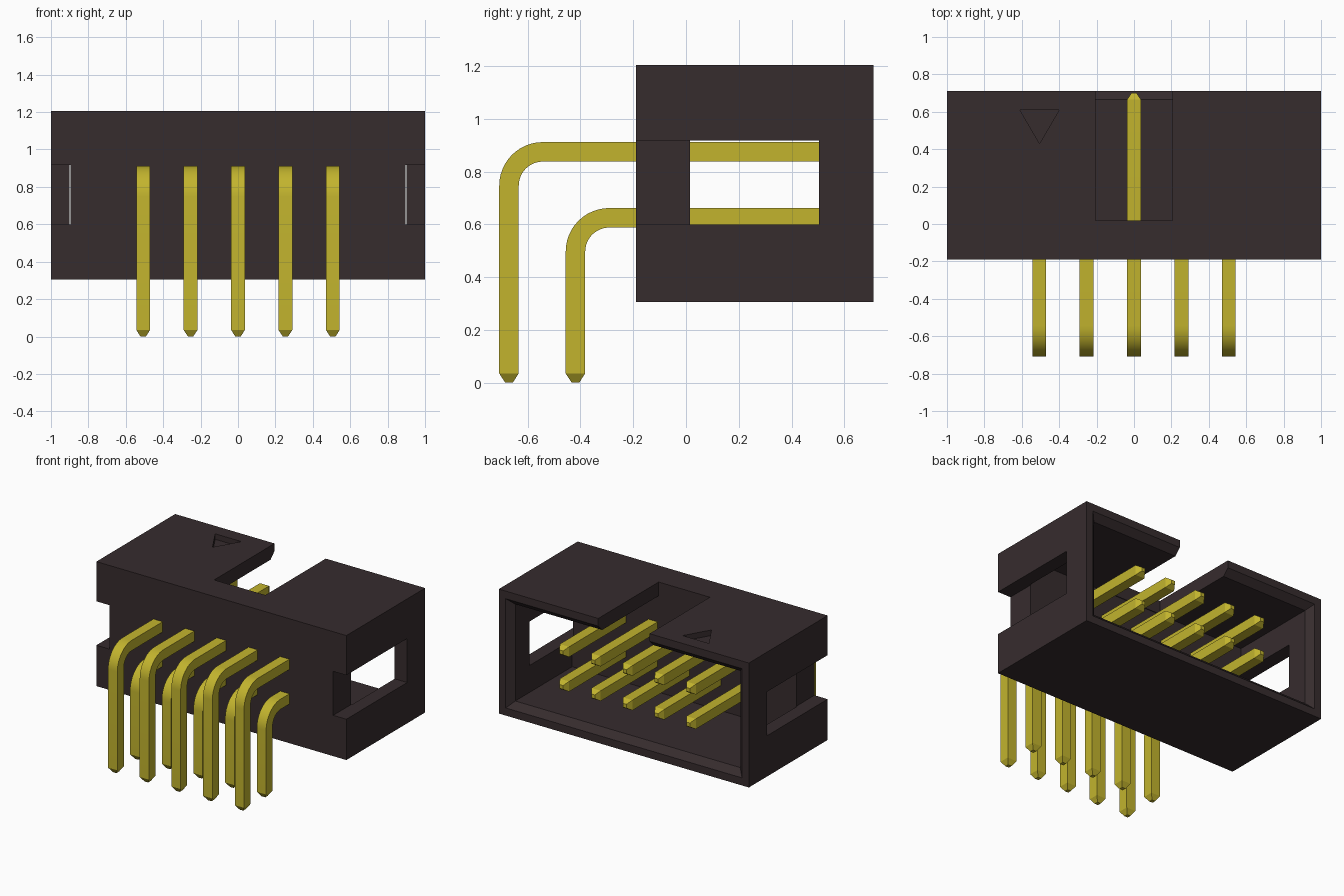
import bpy
import bmesh
from math import sin, cos, pi, radians
from mathutils import Vector

cube = bpy.data.objects.get("Cube")
if cube:
    bpy.data.objects.remove(cube, do_unlink=True)


def material(name, rgb):
    mat = bpy.data.materials.new(name)
    mat.use_nodes = True
    mat.diffuse_color = (*rgb, 1)
    bsdf = next(n for n in mat.node_tree.nodes if n.type == "BSDF_PRINCIPLED")
    bsdf.inputs["Base Color"].default_value = (*rgb, 1)
    bsdf.inputs["Roughness"].default_value = 0.6
    return mat


DARK = material("charcoal plastic", (0.037, 0.025, 0.027))
GOLD = material("yellow gold metal", (0.54, 0.455, 0.027))


def loft(name, rings, mat):
    """Closed solid skinned through rings of equal point count."""
    bm = bmesh.new()
    loops = [[bm.verts.new(p) for p in ring] for ring in rings]
    for a, b in zip(loops, loops[1:]):
        for i in range(len(a)):
            j = (i + 1) % len(a)
            bm.faces.new((a[i], a[j], b[j], b[i]))
    bm.faces.new(loops[0])
    bm.faces.new(loops[-1])
    bmesh.ops.recalc_face_normals(bm, faces=bm.faces)
    mesh = bpy.data.meshes.new(name)
    bm.to_mesh(mesh)
    bm.free()
    mesh.materials.append(mat)
    obj = bpy.data.objects.new(name, mesh)
    bpy.context.collection.objects.link(obj)
    return obj


def rect(x0, x1, z0, z1, y):
    return [(x0, y, z0), (x1, y, z0), (x1, y, z1), (x0, y, z1)]


def box(name, x0, x1, y0, y1, z0, z1):
    return loft(name, [rect(x0, x1, z0, z1, y0), rect(x0, x1, z0, z1, y1)], DARK)


# Shroud housing
FRONT, BACK, BOTTOM, TOP = -0.19, 0.71, 0.305, 1.205
housing = box("housing", -1, 1, FRONT, BACK, BOTTOM, TOP)


# Cavity with a chamfered mouth, open at the back
def inset(wall, y):
    return rect(-1 + wall, 1 - wall, BOTTOM + wall, TOP - wall, y)


cutters = [loft("cavity_cutter",
                [inset(0.1, 0.015), inset(0.1, 0.665), inset(0.045, 0.72)], DARK)]

# Keying slot through the top wall
cutters.append(box("key_slot_cutter", -0.205, 0.205, 0.02, 0.8, 0.9, 1.3))

# Side channels that open into the cavity
for side in (-1, 1):
    x0, x1 = sorted((side * 0.895, side * 1.1))
    cutters.append(box("side_channel_cutter", x0, x1, -0.3, 0.505, 0.6, 0.918))

# Engraved first-pin triangle
triangle = [(-0.61, 0.61), (-0.40, 0.61), (-0.505, 0.43)]
cutters.append(loft("triangle_cutter",
                    [[(x, y, z) for x, y in triangle] for z in (TOP - 0.04, 1.3)], DARK))

bpy.context.view_layer.objects.active = housing
for cutter in cutters:
    cutter.hide_render = True
    mod = housing.modifiers.new("cut", "BOOLEAN")
    mod.operation = "DIFFERENCE"
    mod.solver = "EXACT"
    mod.object = cutter
    bpy.ops.object.modifier_apply(modifier=mod.name)
for cutter in cutters:
    bpy.data.objects.remove(cutter, do_unlink=True)


# Right-angle square pins with tapered tips
HALF, TIP, TAPER, BEND = 0.037, 0.014, 0.035, 0.128


def pin(name, x, leg_y, bar_z, steps=12):
    # Each station: centre (y, z), travel angle, half width
    stations = [(leg_y, 0, 0, TIP), (leg_y, TAPER, 0, HALF)]
    for i in range(steps + 1):
        a = pi / 2 * i / steps
        stations.append((leg_y + BEND * (1 - cos(a)),
                         bar_z - BEND + BEND * sin(a), a, HALF))
    end = 0.70
    stations += [(end - TAPER, bar_z, pi / 2, HALF), (end, bar_z, pi / 2, TIP)]
    rings = []
    for y, z, a, h in stations:
        centre = Vector((x, y, z))
        across = Vector((h, 0, 0))
        normal = Vector((0, cos(a), -sin(a))) * h
        rings.append([centre - across - normal, centre + across - normal,
                      centre + across + normal, centre - across + normal])
    return loft(name, rings, GOLD)


pins = []
for row, leg_y, bar_z in (("upper", -0.671, 0.875), ("lower", -0.419, 0.625)):
    for i in range(5):
        pins.append(pin(f"{row}_pin_{i + 1}", (i - 2) * 0.2535, leg_y, bar_z))

bpy.ops.object.select_all(action="DESELECT")
for p in pins:
    p.select_set(True)
bpy.context.view_layer.objects.active = pins[0]
bpy.ops.object.shade_smooth_by_angle(angle=radians(30))
